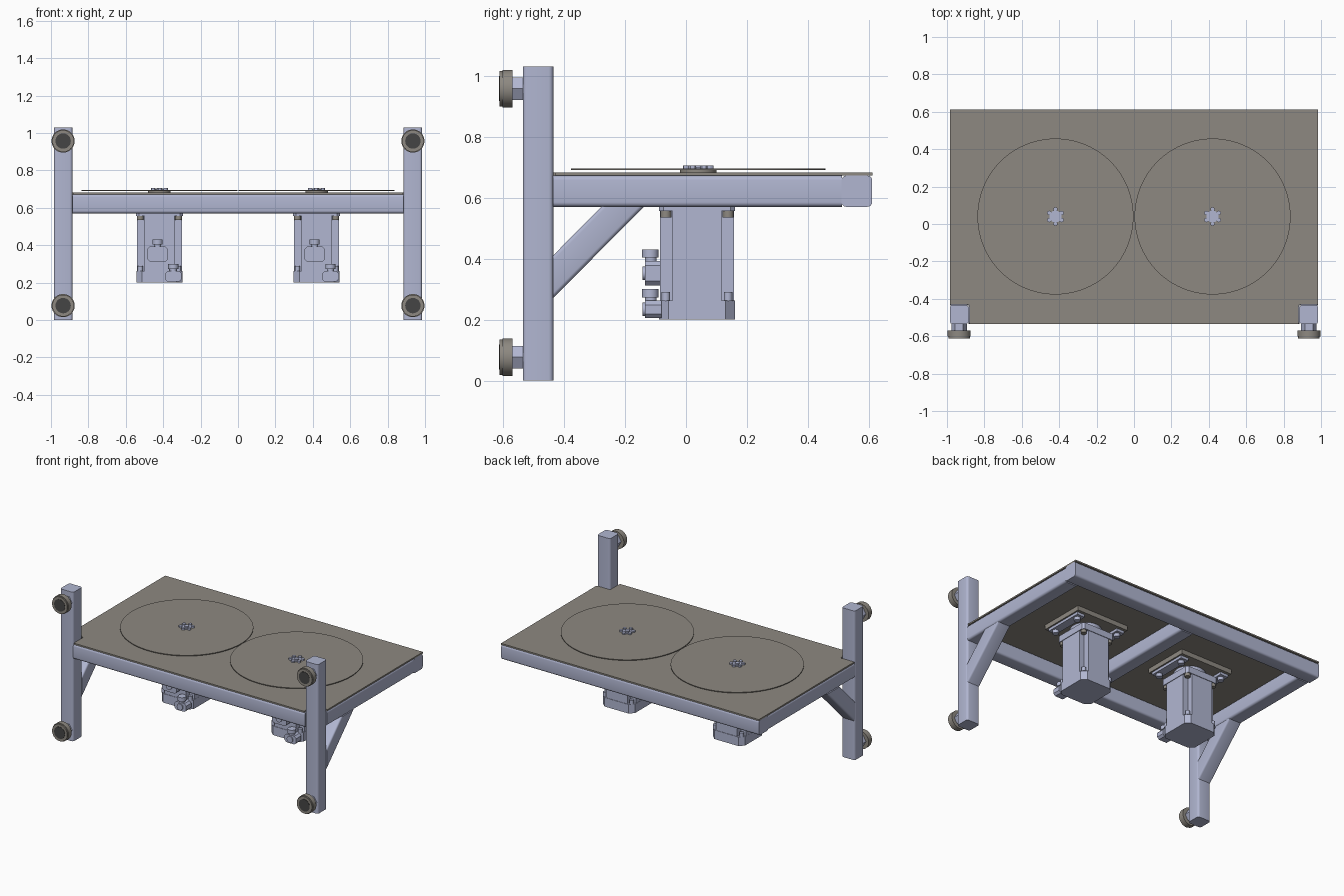
import bpy, bmesh, math
from mathutils import Vector

if "Cube" in bpy.data.objects:
    bpy.data.objects.remove(bpy.data.objects["Cube"])


def material(name, rgb):
    m = bpy.data.materials.new(name)
    m.diffuse_color = (*rgb, 1)
    m.use_nodes = True
    m.node_tree.nodes["Principled BSDF"].inputs["Base Color"].default_value = m.diffuse_color
    return m


BLUE = material("steel_blue", (0.44, 0.47, 0.64))
TAN = material("warm_grey", (0.27, 0.25, 0.22))
DARK = material("dark_rubber", (0.06, 0.06, 0.06))


def prism(name, pts, axis, lo, hi, mat=BLUE, along=None, radius=0.0):
    """Extrude a profile along an axis; round the edges running in direction 'along'."""
    place = {"X": lambda a, b, t: (t, a, b),
             "Y": lambda a, b, t: (a, t, b),
             "Z": lambda a, b, t: (a, b, t)}[axis]
    bm = bmesh.new()
    low = [bm.verts.new(place(a, b, lo)) for a, b in pts]
    top = [bm.verts.new(place(a, b, hi)) for a, b in pts]
    bm.faces.new(low)
    bm.faces.new(top[::-1])
    n = len(pts)
    for i in range(n):
        j = (i + 1) % n
        bm.faces.new((low[i], top[i], top[j], low[j]))
    bmesh.ops.recalc_face_normals(bm, faces=bm.faces)
    if along:
        d = Vector(along).normalized()
        edges = [e for e in bm.edges
                 if abs((e.verts[1].co - e.verts[0].co).normalized().dot(d)) > 0.98]
        bmesh.ops.bevel(bm, geom=edges, offset=radius, segments=4,
                        profile=0.5, affect="EDGES")
    mesh = bpy.data.meshes.new(name)
    bm.to_mesh(mesh)
    bm.free()
    mesh.materials.append(mat)
    obj = bpy.data.objects.new(name, mesh)
    bpy.context.collection.objects.link(obj)
    return obj


def box(name, x, y, z, mat=BLUE, along=None, radius=0.015):
    pts = [(x[0], y[0]), (x[1], y[0]), (x[1], y[1]), (x[0], y[1])]
    return prism(name, pts, "Z", z[0], z[1], mat, along, radius)


def disc(name, a, b, r, axis, lo, hi, mat=BLUE, sides=32):
    pts = [(a + r * math.cos(2 * math.pi * i / sides),
            b + r * math.sin(2 * math.pi * i / sides)) for i in range(sides)]
    return prism(name, pts, axis, lo, hi, mat)


def chamfered(cx, cy, hx, hy, c):
    return [(cx + sx * (hx - (0 if k else c)), cy + sy * (hy - (c if k else 0)))
            for sx, sy, order in ((1, 1, (1, 0)), (-1, 1, (0, 1)),
                                  (-1, -1, (1, 0)), (1, -1, (0, 1)))
            for k in order]


# Frame beams
box("front_beam", (-0.885, 0.885), (-0.535, -0.435), (0.57, 0.672), along=(1, 0, 0))
box("back_beam", (-0.985, 0.985), (0.51, 0.61), (0.57, 0.672), along=(1, 0, 0))
box("middle_beam", (-0.05, 0.05), (-0.436, 0.511), (0.57, 0.672), along=(0, 1, 0))

for s, side in ((-1, "left"), (1, "right")):
    xs = sorted((s * 0.885, s * 0.985))
    box(side + "_beam", xs, (-0.436, 0.511), (0.57, 0.672), along=(0, 1, 0))
    box(side + "_post", xs, (-0.535, -0.435), (0, 1.03), along=(0, 0, 1))
    # Diagonal brace under the side beam
    prism(side + "_brace", [(-0.436, 0.27), (-0.436, 0.41), (-0.276, 0.571), (-0.137, 0.571)],
          "X", xs[0], xs[1], along=(0, 1, 1), radius=0.012)
    # Rollers on the front of each post
    for z, level in ((0.077, "lower"), (0.957, "upper")):
        n = side + "_" + level + "_roller"
        x = s * 0.935
        disc(n + "_nut", x, z, 0.042, "Y", -0.57, -0.534, sides=6)
        disc(n + "_rim", x, z, 0.062, "Y", -0.602, -0.569, TAN, 40)
        disc(n + "_lip", x, z, 0.058, "Y", -0.611, -0.601, TAN, 40)
        disc(n + "_core", x, z, 0.041, "Y", -0.613, -0.60, DARK, 40)

# Table top, notched around the posts
prism("table_top", [(-0.88, -0.535), (0.88, -0.535), (0.88, -0.43), (0.985, -0.43),
                    (0.985, 0.612), (-0.985, 0.612), (-0.985, -0.43), (-0.88, -0.43)],
      "Z", 0.672, 0.682, TAN)

CY = 0.04
for cx, side in ((-0.42, "left"), (0.42, "right")):
    # Turntable and hub
    disc(side + "_turntable", cx, CY, 0.417, "Z", 0.690, 0.695, TAN, 96)
    disc(side + "_hub_flange", cx, CY, 0.06, "Z", 0.680, 0.691, TAN)
    disc(side + "_hub_plate", cx, CY, 0.032, "Z", 0.694, 0.700)
    disc(side + "_hub_cap", cx, CY, 0.015, "Z", 0.699, 0.706)
    for i in range(6):
        a = math.pi / 3 * i + math.pi / 6
        disc(f"{side}_hub_bolt_{i}", cx + 0.038 * math.cos(a), CY + 0.038 * math.sin(a),
             0.012, "Z", 0.694, 0.706, sides=12)

    # Mounting bracket under the table
    box(side + "_mount_plate", (cx - 0.2, cx + 0.2), (CY - 0.16, CY + 0.16), (0.64, 0.673), TAN)
    for s, end in ((-1, "outer"), (1, "inner")):
        box(f"{side}_mount_rail_{end}", sorted((cx + s * 0.13, cx + s * 0.19)),
            (CY - 0.14, CY + 0.14), (0.622, 0.641))
        for t in (-1, 1):
            disc(f"{side}_mount_bolt_{end}_{t}", cx + s * 0.16, CY + t * 0.105, 0.02,
                 "Z", 0.60, 0.623, sides=16)

    # Motor body: chamfered foot, corner-notched middle, square flange
    my = 0.036
    prism(side + "_motor_foot", chamfered(cx, my, 0.122, 0.124, 0.03), "Z", 0.2, 0.262)
    h, k = 0.121, 0.081
    prism(side + "_motor_body",
          [(cx + u, my + v) for u, v in ((h, -k), (h, k), (k, k), (k, h), (-k, h), (-k, k),
                                         (-h, k), (-h, -k), (-k, -k), (-k, -h), (k, -h), (k, -k))],
          "Z", 0.261, 0.557)
    prism(side + "_motor_flange", chamfered(cx, my, 0.125, 0.125, 0.015), "Z", 0.556, 0.60)
    disc(side + "_motor_collar", cx, my, 0.10, "Z", 0.599, 0.641)
    for s in (-1, 1):
        for t in (-1, 1):
            x, y = cx + s * 0.102, my + t * 0.102
            disc(f"{side}_flange_bolt_{s}_{t}", x, y, 0.018, "Z", 0.535, 0.557, TAN, 16)
            disc(f"{side}_foot_bolt_{s}_{t}", x, y, 0.014, "Z", 0.261, 0.29, sides=16)

    # Cable sockets on the motor's front face
    for dx, z0, z1, z2, hw, kind in ((-0.01, 0.312, 0.392, 0.43, 0.056, "power"),
                                     (0.074, 0.205, 0.262, 0.30, 0.045, "signal")):
        n = f"{side}_{kind}_socket"
        x = cx + dx
        prism(n + "_box", chamfered(x, (z0 + z1) / 2, hw, (z1 - z0) / 2, 0.014),
              "Y", -0.135, -0.08)
        disc(n + "_face", x, (z0 + z1) / 2, 0.022, "Y", -0.143, -0.134, sides=20)
        disc(n + "_neck", x, -0.115, 0.019, "Z", z1 - 0.004, z1 + 0.012, sides=20)
        disc(n + "_collar", x, -0.117, 0.027, "Z", z1 + 0.011, z2, sides=20)

# Smooth rounded surfaces, keep hard edges
bpy.ops.object.select_all(action="DESELECT")
for o in bpy.context.collection.objects:
    o.select_set(True)
    bpy.context.view_layer.objects.active = o
bpy.ops.object.shade_smooth_by_angle(angle=math.radians(30))
